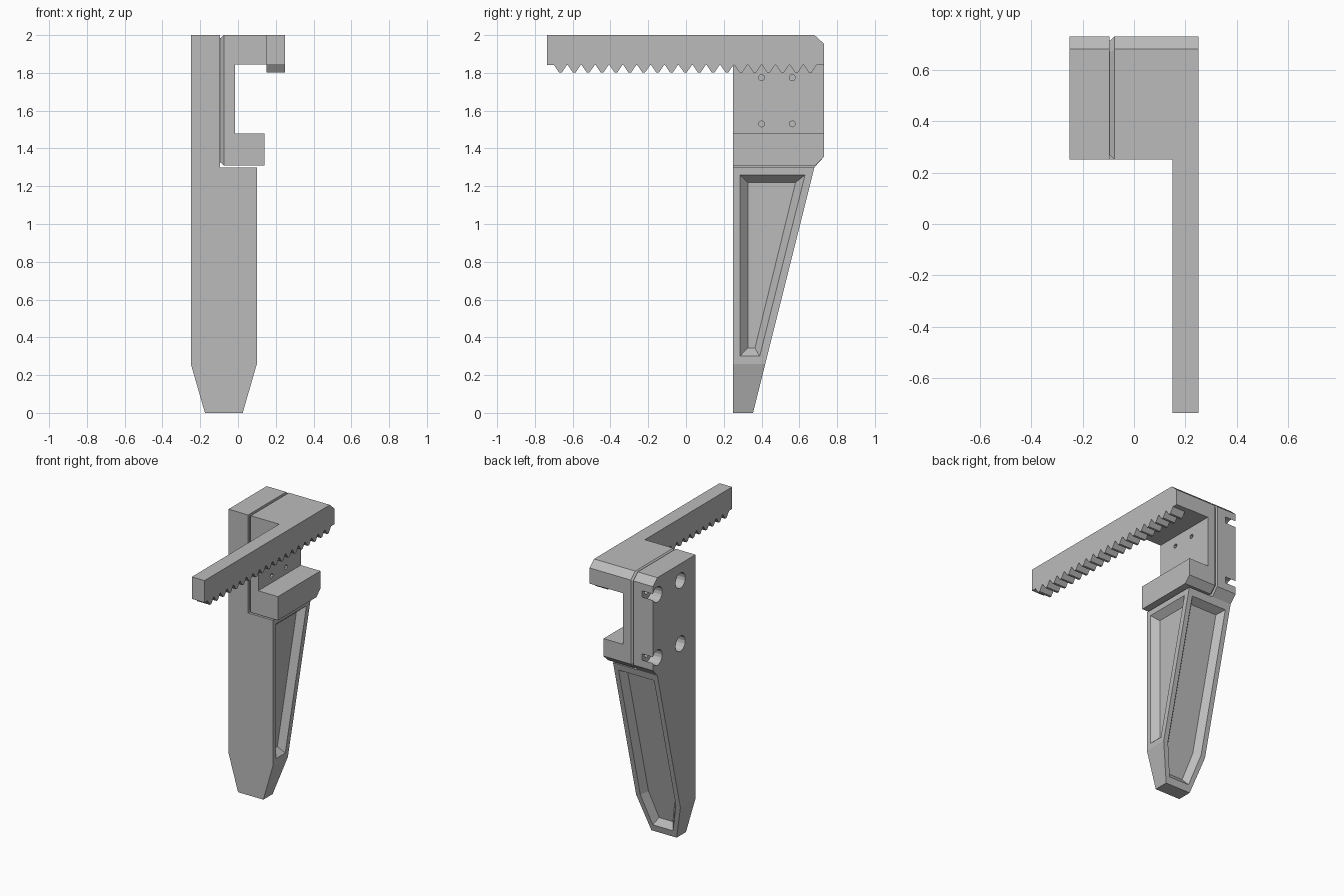
import bpy, bmesh, math
from mathutils import Vector

if "Cube" in bpy.data.objects:
    bpy.data.objects.remove(bpy.data.objects["Cube"], do_unlink=True)

grey = bpy.data.materials.new("plain grey")
grey.use_nodes = True
colour = (0.5, 0.5, 0.5, 1)
grey.diffuse_color = colour
grey.node_tree.nodes["Principled BSDF"].inputs["Base Color"].default_value = colour


def finish(name, bm):
    bmesh.ops.recalc_face_normals(bm, faces=bm.faces)
    mesh = bpy.data.meshes.new(name)
    bm.to_mesh(mesh)
    bm.free()
    mesh.materials.append(grey)
    obj = bpy.data.objects.new(name, mesh)
    bpy.context.collection.objects.link(obj)
    return obj


def loft(name, loops):
    """Closed solid through a series of matching outlines."""
    bm = bmesh.new()
    rings = [[bm.verts.new(p) for p in loop] for loop in loops]
    for a, b in zip(rings, rings[1:]):
        for i in range(len(a)):
            j = (i + 1) % len(a)
            bm.faces.new((a[i], a[j], b[j], b[i]))
    bm.faces.new(rings[0])
    bm.faces.new(rings[-1])
    return finish(name, bm)


def at_x(x, outline):
    return [(x, y, z) for y, z in outline]


def box(x0, x1, y0, y1, z0, z1):
    outline = [(y0, z0), (y1, z0), (y1, z1), (y0, z1)]
    return loft("cutter", [at_x(x0, outline), at_x(x1, outline)])


def bore(x0, x1, y, z, r, sides):
    ring = [(y + r * math.cos(t), z + r * math.sin(t))
            for t in (2 * math.pi * i / sides for i in range(sides))]
    return loft("cutter", [at_x(x0, ring), at_x(x1, ring)])


def cut(obj, cutter):
    mod = obj.modifiers.new("cut", "BOOLEAN")
    mod.operation = "DIFFERENCE"
    mod.solver = "EXACT"
    mod.object = cutter
    cutter.hide_render = True
    with bpy.context.temp_override(object=obj, active_object=obj, selected_objects=[obj]):
        bpy.ops.object.modifier_apply(modifier=mod.name)
    bpy.data.objects.remove(cutter, do_unlink=True)


# Finger: tapered blade with a chamfered mounting head
side = [(.25, 0), (.355, 0), (.68, 1.3), (.73, 1.355), (.73, 1.955), (.68, 2), (.25, 2)]
finger = loft("finger", [at_x(-.25, side), at_x(.10, side)])
cut(finger, box(-.095, .3, 0, 1, 1.3, 2.2))

# Bevelled tip on both sides
bm = bmesh.new()
bm.from_mesh(finger.data)
for x, s in ((.10, 1), (-.25, -1)):
    geom = bm.verts[:] + bm.edges[:] + bm.faces[:]
    out = bmesh.ops.bisect_plane(bm, geom=geom, plane_co=(x, 0, .26),
                                 plane_no=(s * .26, 0, -.075), clear_outer=False)
    edges = [e for e in out["geom_cut"] if isinstance(e, bmesh.types.BMEdge)]
    normal = Vector((s * .26, 0, -.075))
    doomed = [v for v in bm.verts if v.co.z < .27
              and (v.co - Vector((x, 0, .26))).dot(normal) > 1e-5]
    bmesh.ops.delete(bm, geom=doomed, context="VERTS")
    bmesh.ops.holes_fill(bm, edges=[e for e in bm.edges if e.is_boundary], sides=0)
bmesh.ops.recalc_face_normals(bm, faces=bm.faces)
bm.to_mesh(finger.data)
bm.free()

# Recess in the side of the blade
rim = [(.285, .30), (.39, .30), (.63, 1.26), (.285, 1.26)]
floor = [(.327, .343), (.365, .343), (.58, 1.22), (.327, 1.22)]
cut(finger, loft("cutter", [at_x(.055, floor), at_x(.10, rim), at_x(.13, rim)]))

# Recess in the sloping back of the blade
along = Vector((0, .325, 1.3)).normalized()
outward = Vector((0, along.z, -along.y))


def on_slope(outline, height):
    origin = Vector((-.075, .355, 0)) + outward * height
    half = [origin + Vector((x, 0, 0)) + along * v for x, v in outline]
    other = [origin - Vector((x, 0, 0)) + along * v for x, v in reversed(outline)]
    return half + other


rim = [(.08, .05), (.14, .275), (.14, 1.29)]
floor = [(.055, .085), (.105, .285), (.105, 1.25)]
cut(finger, loft("cutter", [on_slope(floor, -.045), on_slope(rim, 0), on_slope(rim, .02)]))

# Counterbored screw holes in the head
for y in (.42, .68):
    for z in (1.43, 1.88):
        cut(finger, bore(-.3, -.165, y, z, .055, 16))
        cut(finger, bore(-.2, -.08, y, z, .022, 8))

# Holder: C-shaped bracket with a bevelled mating face
outline = [(.25, 1.31), (.685, 1.31), (.73, 1.355), (.73, 1.955), (.68, 2), (.25, 2)]
mating = [(.49 + (y - .49) * .925, 1.655 + (z - 1.655) * .95) for y, z in outline]
holder = loft("holder", [at_x(-.095, mating), at_x(-.075, outline), at_x(.15, outline)])
cut(holder, box(-.015, .3, 0, 1, 1.48, 1.845))
cut(holder, box(.14, .3, 0, 1, 1.2, 1.6))
for y in (.40, .563):
    for z in (1.53, 1.775):
        cut(holder, bore(-.055, .05, y, z, .016, 8))

# Rack: long bar with a row of teeth underneath
pitch, root, tip = .0735, 1.843, 1.803
bar = [(.73, root), (.73, 1.955), (.68, 2), (-.735, 2), (-.735, root)]
for i in range(19):
    y = -.70 + i * pitch
    bar += [(y, root), (y + .027, tip), (y + .043, tip), (y + .07, root)]
rack = loft("rack", [at_x(.15, bar), at_x(.25, bar)])
